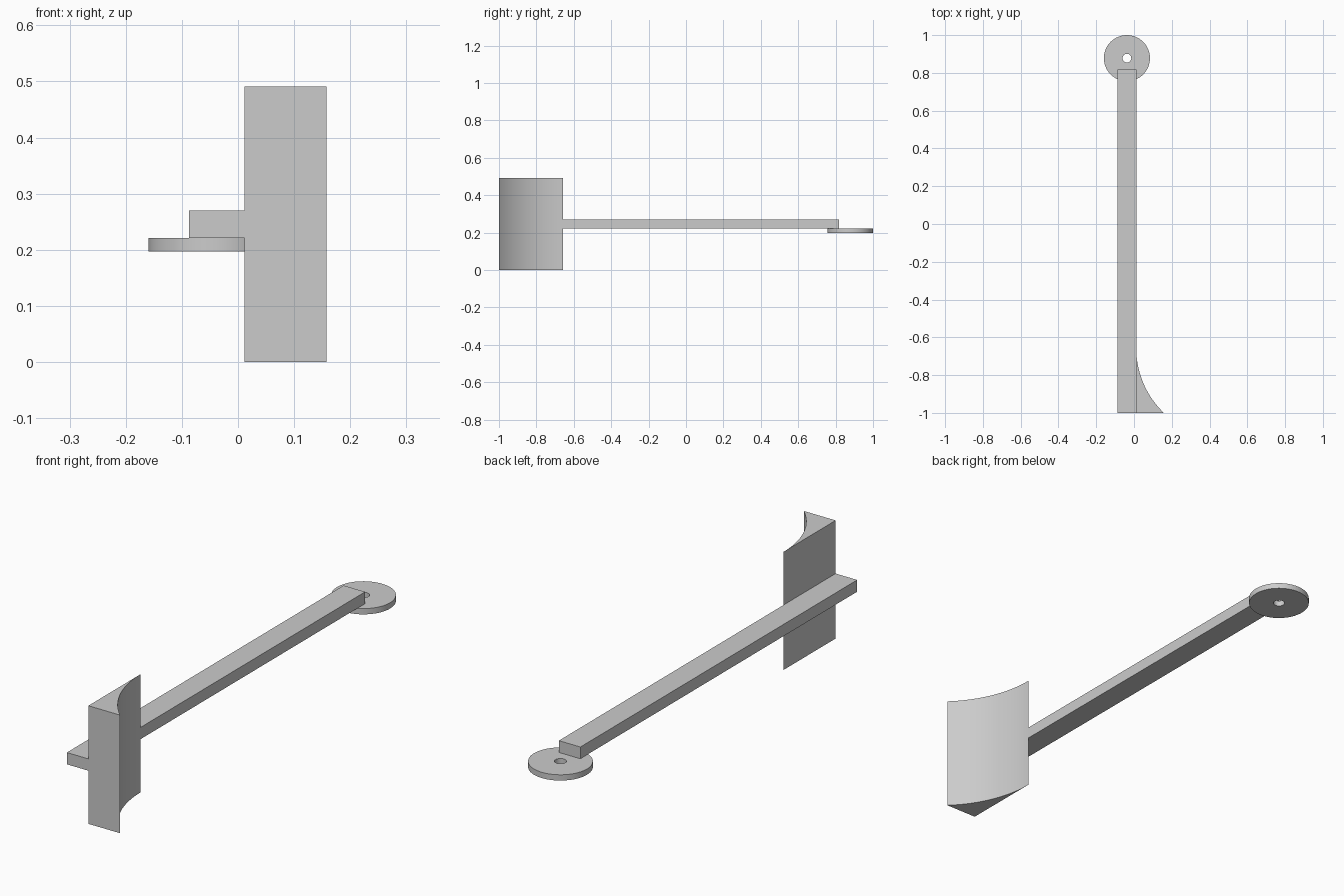
import bpy
import bmesh
from math import asin, cos, sin, tau, radians

cube = bpy.data.objects.get("Cube")
if cube:
    bpy.data.objects.remove(cube, do_unlink=True)

# Single material
grey = bpy.data.materials.new("light grey")
grey.use_nodes = True
colour = (0.6, 0.6, 0.6, 1)
grey.diffuse_color = colour
grey.node_tree.nodes["Principled BSDF"].inputs["Base Color"].default_value = colour


def finish(name, bm):
    bmesh.ops.recalc_face_normals(bm, faces=bm.faces)
    mesh = bpy.data.meshes.new(name)
    bm.to_mesh(mesh)
    bm.free()
    mesh.materials.append(grey)
    obj = bpy.data.objects.new(name, mesh)
    bpy.context.collection.objects.link(obj)
    bpy.ops.object.select_all(action="DESELECT")
    obj.select_set(True)
    bpy.context.view_layer.objects.active = obj
    bpy.ops.object.shade_smooth_by_angle(angle=radians(30))
    return obj


def prism(name, outline, z0, z1):
    """Extrude a plan outline between two heights."""
    bm = bmesh.new()
    base = bm.faces.new([bm.verts.new((x, y, z0)) for x, y in outline])
    top = bmesh.ops.extrude_face_region(bm, geom=[base])["geom"]
    verts = [v for v in top if isinstance(v, bmesh.types.BMVert)]
    bmesh.ops.translate(bm, verts=verts, vec=(0, 0, z1 - z0))
    return finish(name, bm)


def ring(name, cx, cy, outer, inner, z0, z1, sides=64):
    """Flat washer: a rectangular section swept round the hole."""
    bm = bmesh.new()
    section = [(inner, z0), (outer, z0), (outer, z1), (inner, z1)]
    loops = []
    for i in range(sides):
        a = tau * i / sides
        loops.append([bm.verts.new((cx + r * cos(a), cy + r * sin(a), z))
                      for r, z in section])
    for i in range(sides):
        a, b = loops[i], loops[(i + 1) % sides]
        for k in range(4):
            n = (k + 1) % 4
            bm.faces.new((a[k], b[k], b[n], a[n]))
    return finish(name, bm)


side, back, front, tip = 0.012, -0.658, -1.0, 0.158

# Long straight arm
prism("arm", [(-0.087, front), (side, front), (side, 0.818), (-0.087, 0.818)],
      0.221, 0.270)

# Pivot washer under the rear end of the arm
ring("pivot_washer", -0.0375, 0.878, 0.122, 0.023, 0.197, 0.221)

# Upright wedge with a concave outer face, tangent to the arm at its back edge
depth, width = back - front, tip - side
radius = (depth ** 2 + width ** 2) / (2 * width)
sweep = asin(depth / radius)
steps = 24
arc = [(side + radius * (1 - cos(sweep * i / steps)),
        back - radius * sin(sweep * i / steps)) for i in range(steps + 1)]
prism("curved_paddle", [(side, front)] + arc, 0, 0.491)
